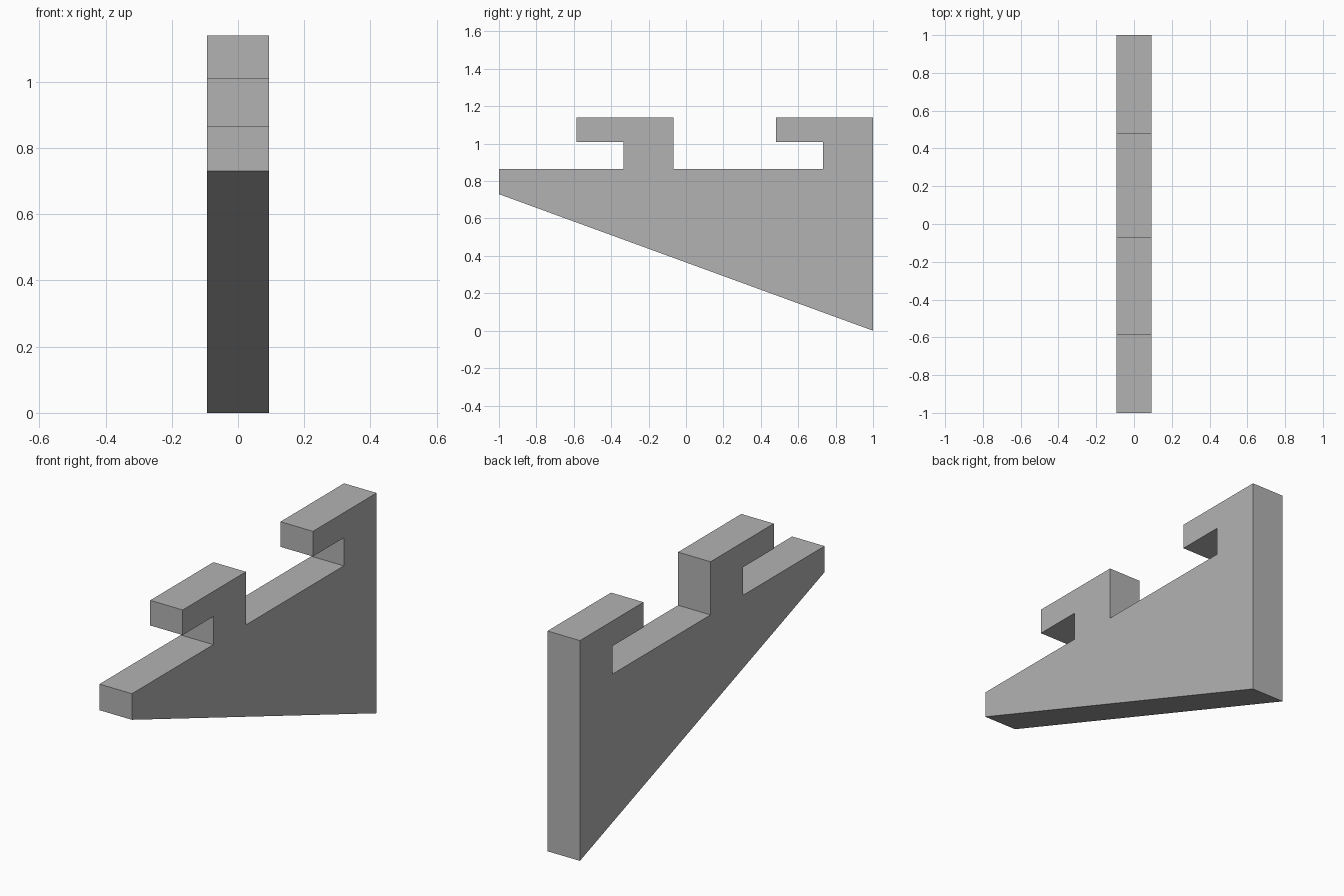
import bpy
import bmesh

cube = bpy.data.objects.get("Cube")
if cube:
    bpy.data.objects.remove(cube, do_unlink=True)

HALF_WIDTH = 0.093
LEDGE, LIP, TOP = 0.865, 1.01, 1.14   # heights of ledge, hook underside, hook top

grey = bpy.data.materials.new("plain grey")
grey.use_nodes = True
colour = (0.45, 0.45, 0.45, 1)
grey.diffuse_color = colour
grey.node_tree.nodes["Principled BSDF"].inputs["Base Color"].default_value = colour


def hook(tip, throat, back):
    """Outline of a forward-facing hook rising from the ledge."""
    return [(throat, LEDGE), (throat, LIP), (tip, LIP), (tip, TOP), (back, TOP)]


# Side outline (y, z): sloping wedge with two hooks on its level ledge
outline = [(1, 0), (-1, 0.73), (-1, LEDGE)]
outline += hook(-0.585, -0.335, -0.068) + [(-0.068, LEDGE)]
outline += hook(0.48, 0.732, 1)

# Extrude the outline across the width
bm = bmesh.new()
side = bm.faces.new([bm.verts.new((-HALF_WIDTH, y, z)) for y, z in outline])
result = bmesh.ops.extrude_face_region(bm, geom=[side], use_keep_orig=True)
moved = [v for v in result["geom"] if isinstance(v, bmesh.types.BMVert)]
bmesh.ops.translate(bm, verts=moved, vec=(2 * HALF_WIDTH, 0, 0))
bmesh.ops.recalc_face_normals(bm, faces=bm.faces)

mesh = bpy.data.meshes.new("hooked_bracket")
bm.to_mesh(mesh)
bm.free()
mesh.materials.append(grey)
bracket = bpy.data.objects.new("hooked_bracket", mesh)
bpy.context.collection.objects.link(bracket)
